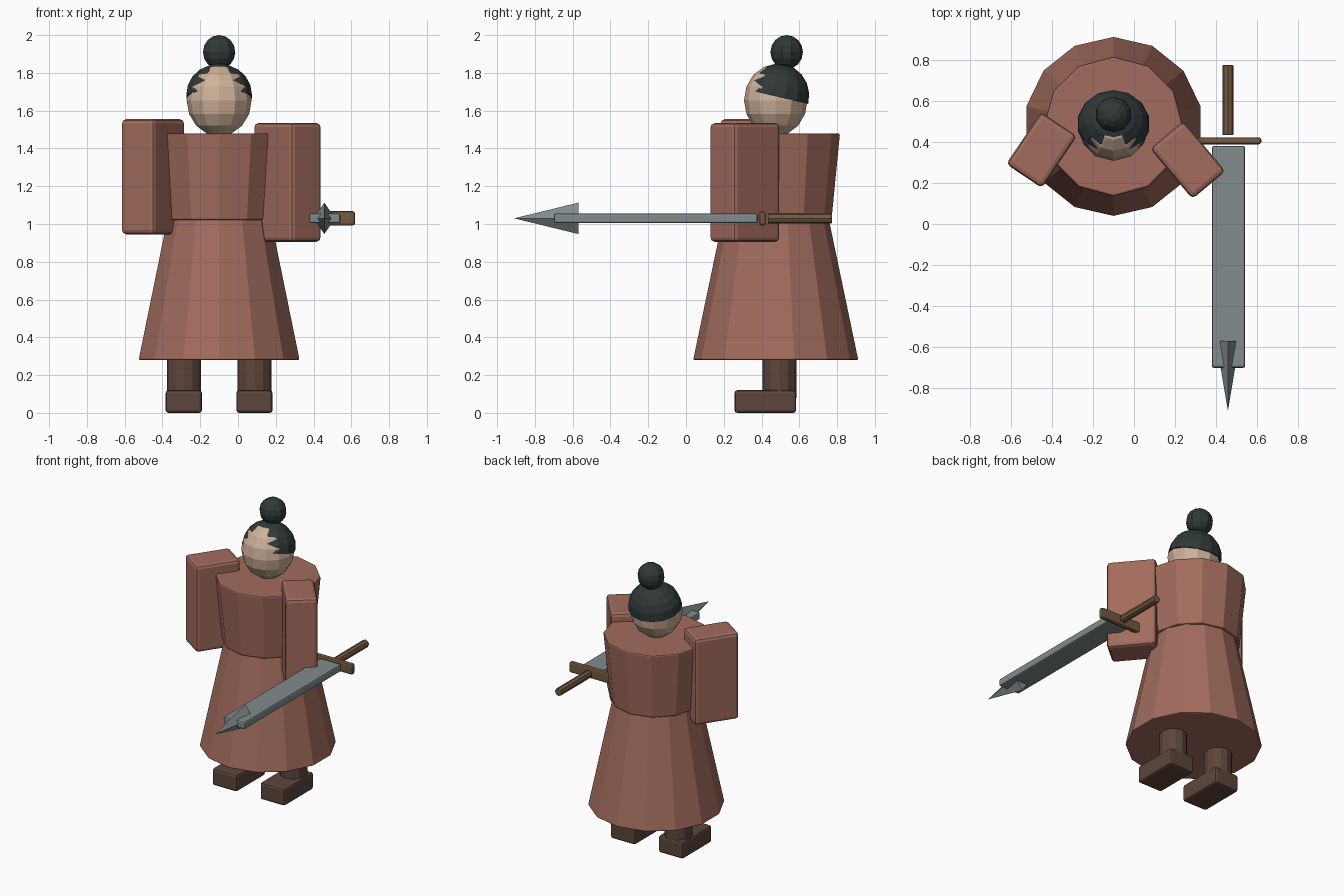
import bpy, bmesh
from math import radians, pi
from mathutils import Matrix, Vector

if "Cube" in bpy.data.objects:
    bpy.data.objects.remove(bpy.data.objects["Cube"])

CX, CY = -0.10, 0.475  # body axis


def material(name, rgb):
    m = bpy.data.materials.new(name)
    m.diffuse_color = (*rgb, 1)
    m.use_nodes = True
    m.node_tree.nodes["Principled BSDF"].inputs["Base Color"].default_value = m.diffuse_color
    return m


ROBE = material("robe_cloth", (0.36, 0.15, 0.11))
SKIN = material("skin", (0.62, 0.44, 0.32))
HAIR = material("dark_hair", (0.03, 0.04, 0.04))
LEATHER = material("leather", (0.11, 0.06, 0.045))
STEEL = material("steel", (0.22, 0.26, 0.27))
WOOD = material("wood", (0.17, 0.10, 0.05))


def finish(name, bm, mat, loc, rot=(0, 0, 0), bevel=0):
    mesh = bpy.data.meshes.new(name)
    bmesh.ops.recalc_face_normals(bm, faces=bm.faces)
    bm.to_mesh(mesh)
    bm.free()
    mesh.materials.append(mat)
    ob = bpy.data.objects.new(name, mesh)
    ob.location, ob.rotation_euler = loc, rot
    bpy.context.collection.objects.link(ob)
    if bevel:
        mod = ob.modifiers.new("Bevel", "BEVEL")
        mod.width, mod.segments = bevel, 2
        mod.limit_method, mod.angle_limit = "ANGLE", radians(50)
    return ob


def box(name, size, loc, mat, rot_z=0, bevel=0.015):
    bm = bmesh.new()
    bmesh.ops.create_cube(bm, size=1)
    bmesh.ops.scale(bm, vec=size, verts=bm.verts)
    return finish(name, bm, mat, loc, (0, 0, radians(rot_z)), bevel)


def cone(name, sides, r1, r2, depth, loc, mat, rot=(0, 0, 0), bevel=0, scale=(1, 1, 1)):
    bm = bmesh.new()
    bmesh.ops.create_cone(bm, cap_ends=True, segments=sides,
                          radius1=r1, radius2=r2, depth=depth)
    bmesh.ops.scale(bm, vec=scale, verts=bm.verts)
    return finish(name, bm, mat, loc, rot, bevel)


def ball(name, segs, rings, radii, loc, mat, tilt=0, cut=None):
    bm = bmesh.new()
    bmesh.ops.create_uvsphere(bm, u_segments=segs, v_segments=rings, radius=1)
    bmesh.ops.scale(bm, vec=radii, verts=bm.verts)
    if cut is not None:  # slice off everything below the cut and cap it
        g = bm.verts[:] + bm.edges[:] + bm.faces[:]
        bmesh.ops.bisect_plane(bm, geom=g, plane_co=(0, 0, cut),
                               plane_no=(0, 0, 1), clear_inner=True)
        bmesh.ops.holes_fill(bm, edges=[e for e in bm.edges if e.is_boundary])
    return finish(name, bm, mat, loc, (radians(tilt), 0, 0))


# robe
cone("skirt", 14, 0.437, 0.28, 0.75, (CX, CY, 0.655), ROBE, bevel=0.008)
cone("torso", 12, 0.295, 0.34, 0.46, (CX, CY, 1.25), ROBE, bevel=0.01)

# sleeves, turned toward the front
box("left_sleeve", (0.21, 0.305, 0.61), (-0.45, 0.36, 1.25), ROBE, -34, 0.022)
box("right_sleeve", (0.21, 0.32, 0.63), (0.262, 0.312, 1.22), ROBE, 40, 0.022)

# legs and shoes
for side, x in (("left", CX - 0.187), ("right", CX + 0.187)):
    cone(side + "_leg", 12, 0.09, 0.09, 0.26, (x, 0.495, 0.21), LEATHER)
    box(side + "_shoe", (0.192, 0.327, 0.12), (x, 0.42, 0.06), LEATHER)

# head, hair cap and bun
ball("head", 12, 8, (0.172, 0.168, 0.19), (CX, CY, 1.655), SKIN)
ball("hair_cap", 14, 10, (0.178, 0.165, 0.172), (CX, 0.487, 1.677), HAIR, -13, -0.004)
ball("hair_bun", 10, 8, (0.09, 0.086, 0.09), (CX, 0.533, 1.91), HAIR)

# sword, pointing forward
SX, SZ = 0.457, 1.03
ALONG_Y = (pi / 2, 0, 0)
box("blade", (0.163, 1.08, 0.052), (SX + 0.003, -0.16, SZ), STEEL, bevel=0.01)
cone("blade_tip", 4, 0.083, 0, 0.34, (SX, -0.74, SZ), STEEL, ALONG_Y, scale=(0.69, 1, 1))
box("guard", (0.325, 0.034, 0.075), (SX, 0.405, SZ), WOOD, bevel=0.012)
cone("handle", 8, 0.027, 0.027, 0.34, (SX, 0.603, SZ), WOOD, ALONG_Y, bevel=0.004)
